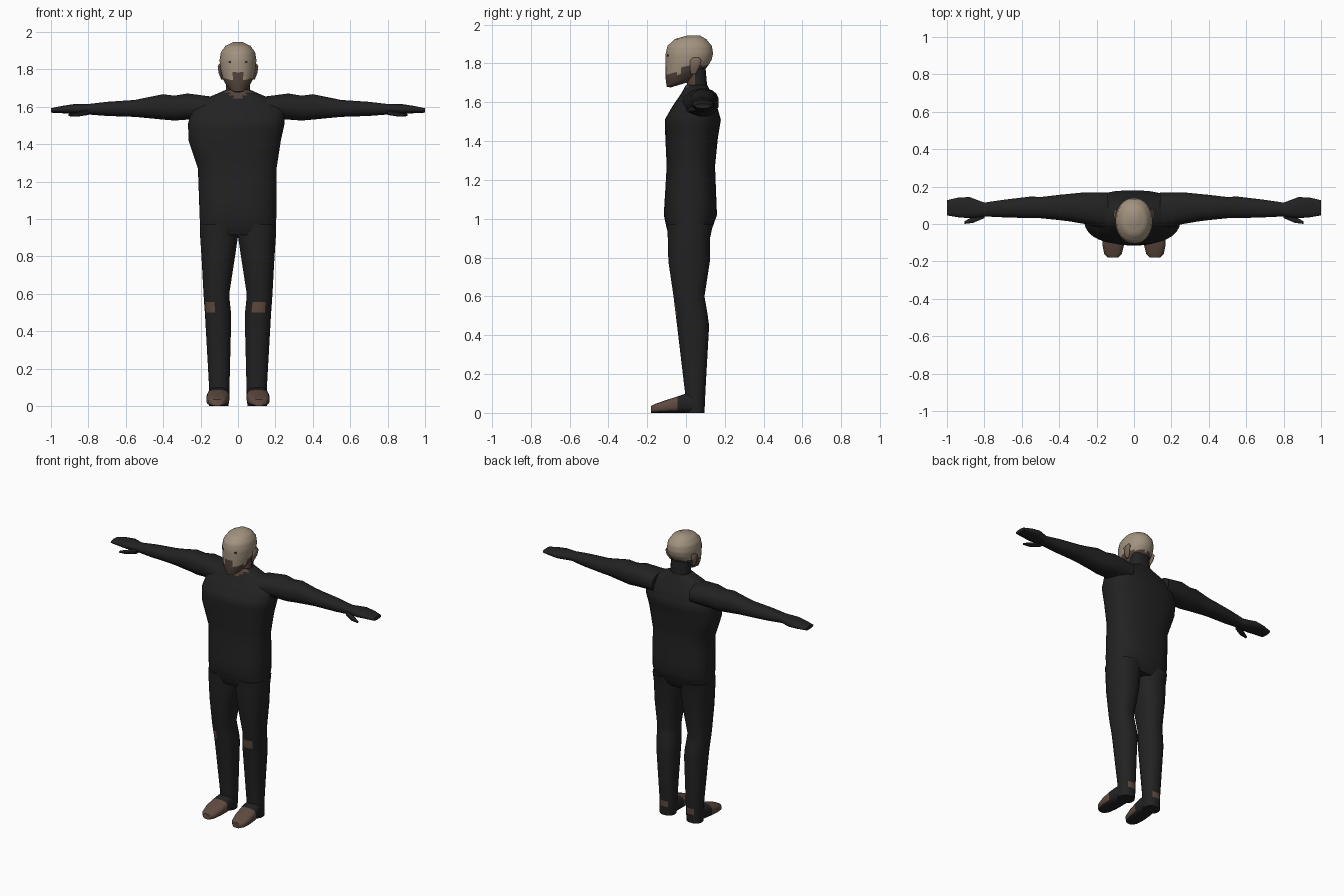
import bpy, bmesh, math


def material(name, rgb):
    m = bpy.data.materials.new(name)
    m.diffuse_color = (*rgb, 1)
    return m


BLACK = material("black cloth", (0.016, 0.016, 0.017))
TAN = material("pale skin", (0.36, 0.29, 0.21))
BROWN = material("brown beard", (0.085, 0.056, 0.042))
SHOE = material("brown leather", (0.115, 0.07, 0.052))
EAR = material("shaded skin", (0.19, 0.135, 0.10))
EYE = material("dark eye", (0.04, 0.03, 0.025))


def loft(name, rings, axis, mats, n=20, p=2.3, steps=1, side=1, rule=None):
    """Skin superellipse rings (t, a0, a1, b0, b1, tilt) along an axis."""
    rings = [tuple(r) + (0,) * (6 - len(r)) for r in rings]
    full = []
    for r0, r1 in zip(rings, rings[1:]):
        full += [[u + (v - u) * k / steps for u, v in zip(r0, r1)] for k in range(steps)]
    full.append(rings[-1])
    bm = bmesh.new()
    loops = []
    for t, a0, a1, b0, b1, tilt in full:
        loop = []
        for i in range(n):
            w = 2 * math.pi * (i + 0.5) / n
            c, s = math.cos(w), math.sin(w)
            a = (a0 + a1) / 2 + (a1 - a0) / 2 * math.copysign(abs(c) ** (2 / p), c)
            b = (b0 + b1) / 2 + (b1 - b0) / 2 * math.copysign(abs(s) ** (2 / p), s)
            co = {"x": (t, a, b), "y": (a, t, b), "z": (a, b, t + tilt * b)}[axis]
            loop.append(bm.verts.new((co[0] * side, co[1], co[2])))
        loops.append(loop)
    for l0, l1 in zip(loops, loops[1:]):
        for i in range(n):
            j = (i + 1) % n
            bm.faces.new((l0[i], l0[j], l1[j], l1[i]))
    bm.faces.new(loops[0])
    bm.faces.new(loops[-1])
    bmesh.ops.recalc_face_normals(bm, faces=bm.faces)
    bm.normal_update()
    for f in bm.faces:
        f.smooth = True
        if rule:
            f.material_index = int(rule(f.calc_center_median(), f.normal))
    me = bpy.data.meshes.new(name)
    bm.to_mesh(me)
    bm.free()
    for m in mats:
        me.materials.append(m)
    me.set_sharp_from_angle(angle=math.radians(50))
    ob = bpy.data.objects.new(name, me)
    bpy.context.collection.objects.link(ob)
    return ob


# Torso with an open V at the collar
loft("torso", [
    (0.915, -0.195, 0.195, -0.085, 0.115),
    (0.95, -0.203, 0.203, -0.10, 0.135),
    (1.02, -0.206, 0.206, -0.115, 0.16),
    (1.27, -0.215, 0.207, -0.10, 0.15),
    (1.42, -0.265, 0.23, -0.107, 0.165),
    (1.51, -0.268, 0.25, -0.11, 0.18),
    (1.58, -0.25, 0.25, -0.07, 0.16),
    (1.645, -0.17, 0.17, -0.025, 0.13),
    (1.69, -0.066, 0.066, 0.0, 0.11),
], "z", [BLACK, BROWN], n=32, p=2.5, steps=3,
    rule=lambda c, d: c.y < 0.04 and c.z > 1.64 and abs(c.x) < (c.z - 1.625) * 1.1)

# Neck, skin in front and collar behind
loft("neck", [(1.64, -0.066, 0.066, 0.0, 0.11), (1.70, -0.066, 0.066, 0.005, 0.108),
              (1.79, -0.066, 0.066, 0.01, 0.10)], "z", [BLACK, BROWN],
     rule=lambda c, d: c.y < 0.04)


def beard(c, d):
    if c.y < -0.02:
        return c.z < (1.785 if abs(c.x) < 0.02 else 1.748)
    return c.z < 1.79


# Head
loft("head", [
    (1.70, -0.035, 0.035, -0.08, 0.03, 0.3),
    (1.72, -0.06, 0.06, -0.10, 0.09, 0.4),
    (1.755, -0.083, 0.083, -0.105, 0.12, 0.35),
    (1.80, -0.095, 0.095, -0.105, 0.133, 0.15),
    (1.85, -0.099, 0.099, -0.105, 0.14),
    (1.89, -0.092, 0.092, -0.096, 0.134),
    (1.925, -0.068, 0.068, -0.06, 0.105),
    (1.945, -0.025, 0.025, 0.01, 0.07),
], "z", [TAN, BROWN], n=32, p=2.1, steps=3, rule=beard)

for side, word in ((-1, "right"), (1, "left")):
    # Ears and eyes
    loft(word + "_ear", [(1.745, 0.08, 0.09, 0.025, 0.05), (1.78, 0.085, 0.104, 0.02, 0.07),
                         (1.815, 0.088, 0.109, 0.02, 0.08), (1.83, 0.09, 0.10, 0.035, 0.07)],
         "z", [EAR], n=10, side=side)
    loft(word + "_eye", [(1.835, 0.032, 0.052, -0.097, -0.088), (1.845, 0.032, 0.052, -0.097, -0.088)],
         "z", [EYE], n=8, side=side)

    # Arm running into a flat hand
    loft(word + "_arm", [
        (0.14, -0.03, 0.17, 1.53, 1.655),
        (0.27, 0.0, 0.17, 1.53, 1.672),
        (0.34, 0.012, 0.163, 1.525, 1.66),
        (0.40, 0.02, 0.157, 1.53, 1.668),
        (0.50, 0.03, 0.145, 1.54, 1.648),
        (0.55, 0.03, 0.148, 1.545, 1.637),
        (0.70, 0.035, 0.13, 1.55, 1.627),
        (0.80, 0.04, 0.115, 1.558, 1.615),
        (0.88, 0.03, 0.145, 1.56, 1.614),
        (0.94, 0.035, 0.142, 1.565, 1.605),
        (1.00, 0.045, 0.128, 1.568, 1.592),
    ], "x", [BLACK], n=16, side=side)
    loft(word + "_thumb", [(0.80, 0.03, 0.07, 1.555, 1.585), (0.86, 0.005, 0.042, 1.546, 1.572),
                           (0.905, 0.0, 0.016, 1.549, 1.562)], "x", [BLACK], n=8, side=side)

    # Leg with a worn knee and a bare strip above the heel
    k0, k1 = (0.07, 0.15) if side > 0 else (0.11, 0.175)
    loft(word + "_leg", [
        (0.97, 0.0, 0.204, -0.10, 0.14),
        (0.90, 0.0, 0.203, -0.095, 0.125),
        (0.78, 0.018, 0.195, -0.092, 0.124),
        (0.60, 0.046, 0.185, -0.065, 0.096),
        (0.555, 0.043, 0.182, -0.06, 0.104),
        (0.50, 0.037, 0.178, -0.053, 0.113),
        (0.45, 0.036, 0.175, -0.047, 0.12),
        (0.10, 0.045, 0.155, -0.005, 0.10),
        (0.06, 0.045, 0.156, -0.005, 0.099),
        (0.0, 0.05, 0.155, 0.0, 0.095),
    ], "z", [BLACK, SHOE], n=20, side=side,
        rule=lambda c, d: (0.5 < c.z < 0.555 and d.y < -0.25 and k0 < abs(c.x) < k1)
        or (0.06 < c.z < 0.1 and d.y > 0.85))

    # Shoe with a brown toe and dark sole
    loft(word + "_shoe", [
        (-0.18, 0.085, 0.14, 0.0, 0.036),
        (-0.16, 0.065, 0.16, 0.0, 0.046),
        (-0.11, 0.052, 0.17, 0.0, 0.064),
        (-0.045, 0.046, 0.168, 0.0, 0.085),
        (0.0, 0.046, 0.160, 0.0, 0.10),
        (0.06, 0.05, 0.155, 0.0, 0.095),
    ], "y", [BLACK, SHOE], n=16, p=3, side=side,
        rule=lambda c, d: c.y < -0.045 and d.z > -0.6)
